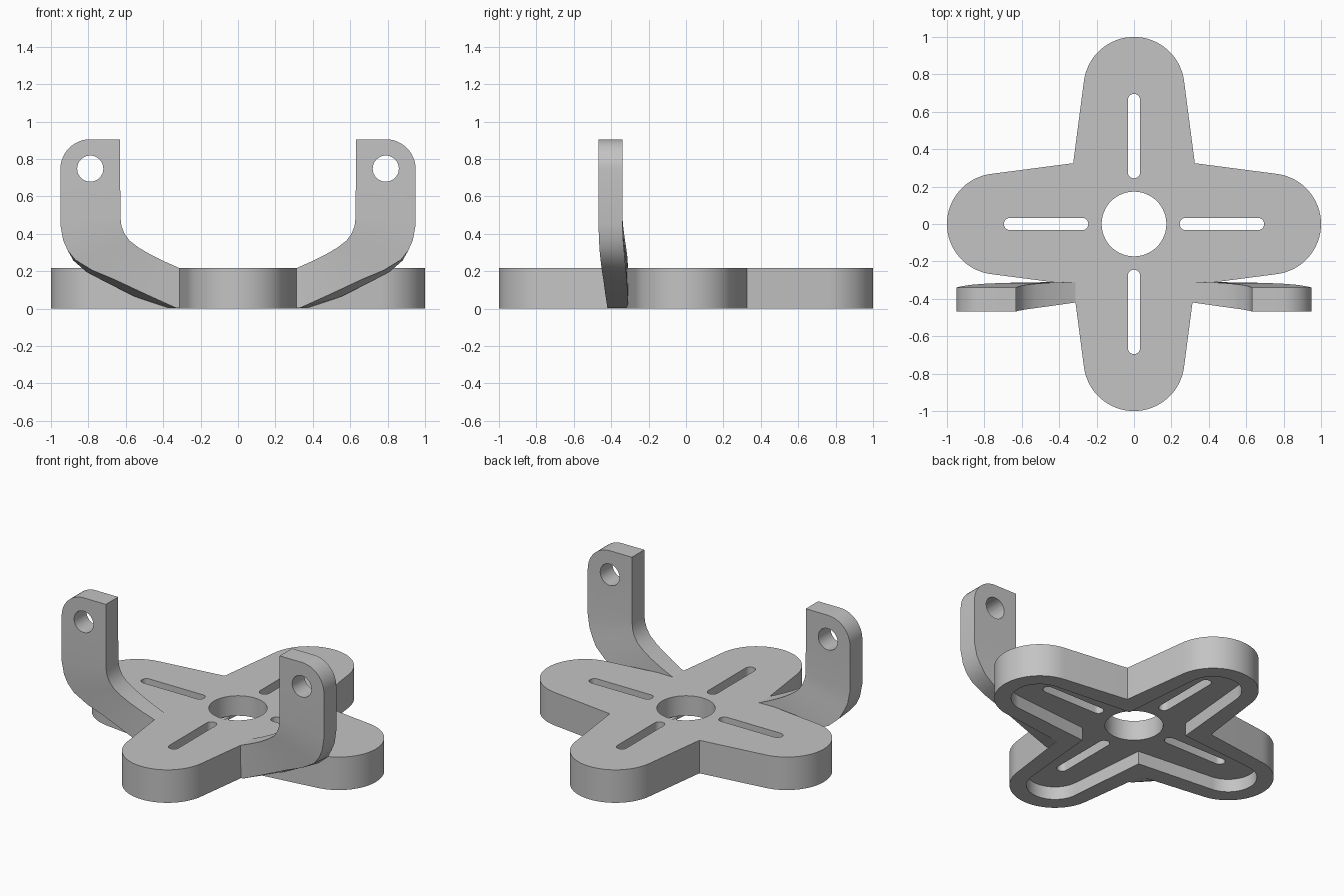
import bpy, bmesh, math
from mathutils import Vector

cube = bpy.data.objects.get("Cube")
if cube:
    bpy.data.objects.remove(cube)

grey = bpy.data.materials.new("plain grey")
grey.use_nodes = True
grey.diffuse_color = (0.55, 0.55, 0.55, 1)
grey.node_tree.nodes["Principled BSDF"].inputs["Base Color"].default_value = (0.55, 0.55, 0.55, 1)


def make_object(name, bm):
    bmesh.ops.recalc_face_normals(bm, faces=bm.faces)
    mesh = bpy.data.meshes.new(name)
    bm.to_mesh(mesh)
    bm.free()
    mesh.materials.append(grey)
    obj = bpy.data.objects.new(name, mesh)
    bpy.context.collection.objects.link(obj)
    return obj


def prism(name, outline, low, high):
    bm = bmesh.new()
    face = bm.faces.new([bm.verts.new((x, y, low)) for x, y in outline])
    top = bmesh.ops.extrude_face_region(bm, geom=[face])["geom"]
    verts = [v for v in top if isinstance(v, bmesh.types.BMVert)]
    bmesh.ops.translate(bm, verts=verts, vec=(0, 0, high - low))
    return make_object(name, bm)


def activate(obj):
    bpy.ops.object.select_all(action='DESELECT')
    obj.select_set(True)
    bpy.context.view_layer.objects.active = obj


def cut(obj, cutter):
    cutter.hide_render = True
    mod = obj.modifiers.new("cut", 'BOOLEAN')
    mod.operation = 'DIFFERENCE'
    mod.solver = 'EXACT'
    mod.object = cutter
    activate(obj)
    bpy.ops.object.modifier_apply(modifier=mod.name)
    bpy.data.objects.remove(cutter)


def arc(cx, cy, r, start, end, steps):
    angles = [start + (end - start) * i / steps for i in range(steps + 1)]
    return [(cx + r * math.cos(a), cy + r * math.sin(a)) for a in angles]


def turn(points, quarter):
    c, s = ((1, 0), (0, 1), (-1, 0), (0, -1))[quarter]
    return [(x * c - y * s, x * s + y * c) for x, y in points]


def cross_outline(corner, radius, tip=0.73, taper=0.123):
    # one inner corner and one rounded arm end, repeated four times
    arm = [(corner, -corner)]
    arm += arc(tip, 0, radius, taper - math.pi / 2, math.pi / 2 - taper, 32)
    return [p for q in range(4) for p in turn(arm, q)]


# Cross-shaped plate with a recess underneath
plate = prism("cross_plate", cross_outline(0.325, 0.27), 0, 0.216)
cut(plate, prism("recess_cutter", cross_outline(0.217, 0.17), -0.1, 0.085))
cut(plate, prism("hole_cutter", arc(0, 0, 0.173, 0, math.tau * 63 / 64, 63), -0.1, 0.4))

# Four slots
half = math.pi / 2
slot = arc(0.663, 0, 0.033, -half, half, 10) + arc(0.277, 0, 0.033, half, 3 * half, 10)
for q in range(4):
    cut(plate, prism("slot_cutter", turn(slot, q), -0.1, 0.4))

# Bracket sections: inner x, z, outer x, z, front y, back y, lean of the underside
sections = [
    (0.28, 0.205, 0.28, 0.002, -0.415, -0.31, 0),
    (0.315, 0.217, 0.33, 0.003, -0.42, -0.31, 0.04),
    (0.40, 0.255, 0.50, 0.08, -0.432, -0.312, 0.05),
    (0.47, 0.29, 0.66, 0.155, -0.442, -0.315, 0.045),
    (0.53, 0.325, 0.78, 0.205, -0.45, -0.32, 0.03),
    (0.58, 0.363, 0.87, 0.26, -0.457, -0.326, 0.01),
    (0.607, 0.40, 0.91, 0.31, -0.462, -0.331, 0),
    (0.623, 0.44, 0.935, 0.365, -0.465, -0.336, 0),
    (0.629, 0.49, 0.95, 0.45, -0.468, -0.34, 0),
]
for x, z in arc(0.79, 0.745, 0.16, 0, half, 12):
    sections.append((0.63, z, x, z, -0.468, -0.34, 0))


def bracket(name, side):
    bm = bmesh.new()
    rings = []
    for ix, iz, ox, oz, front, back, lean in sections:
        low = max(0.002, oz - lean / 3)
        ring = [(ix, front, iz), (ox, front, oz), (ox + lean, back, low), (ix, back, iz)]
        rings.append([bm.verts.new((side * x, y, z)) for x, y, z in ring])
    for a, b in zip(rings, rings[1:]):
        for i in range(4):
            j = (i + 1) % 4
            bm.faces.new((a[i], a[j], b[j], b[i]))
    bm.faces.new(rings[0])
    bm.faces.new(rings[-1])
    obj = make_object(name, bm)
    # bolt hole through the upright
    pin = prism("pin_cutter", arc(0, 0, 0.07, 0, math.tau * 31 / 32, 31), -0.3, 0.3)
    pin.rotation_euler.x = half
    pin.location = Vector((side * 0.79, -0.4, 0.748))
    bpy.context.view_layer.update()
    cut(obj, pin)
    return obj


parts = [plate, bracket("left_bracket", 1), bracket("right_bracket", -1)]
for part in parts:
    activate(part)
    bpy.ops.object.shade_smooth_by_angle(angle=math.radians(25))
